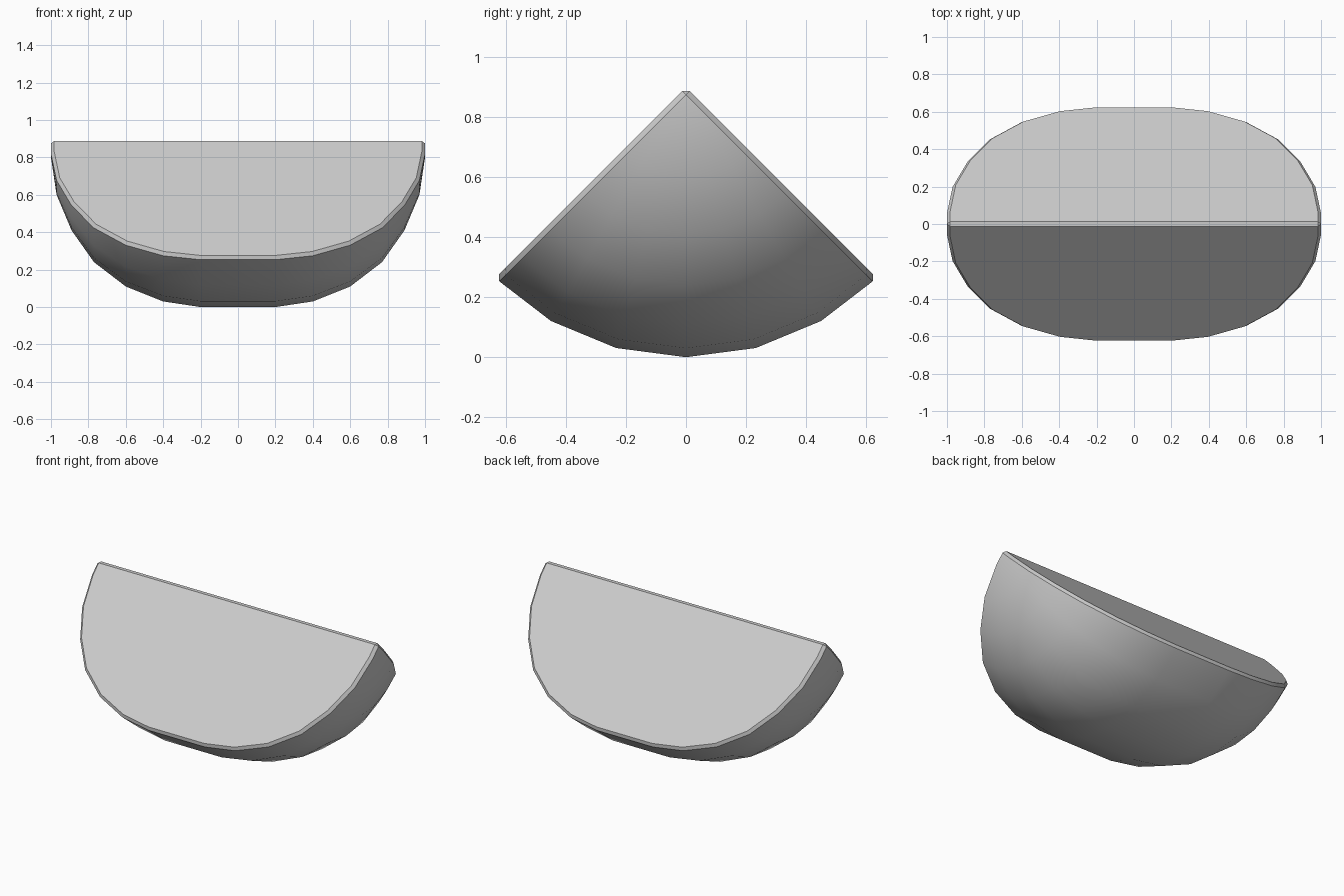
import bpy, bmesh, math

if "Cube" in bpy.data.objects:
    bpy.data.objects.remove(bpy.data.objects["Cube"])

APEX = 0.90      # height of the straight inner edge before bevelling
STEPS = 6        # rind segments across the 90 degree wedge
# half profile of the slice: (x, radius from the inner edge)
HALF = [(0.2, 0.9), (0.4, 0.87), (0.6, 0.79), (0.77, 0.66),
        (0.89, 0.49), (0.97, 0.30), (1.0, 0.10)]
profile = [(-x, r) for x, r in reversed(HALF)] + HALF

bm = bmesh.new()
pole_l = bm.verts.new((-1, 0, APEX))
pole_r = bm.verts.new((1, 0, APEX))

# one meridian per angle, swept round the inner edge
rows = []
for i in range(STEPS + 1):
    a = math.radians(-45 + 90 * i / STEPS)
    rows.append([bm.verts.new((x, r * math.sin(a), APEX - r * math.cos(a)))
                 for x, r in profile])

# curved rind
for a, b in zip(rows, rows[1:]):
    for j in range(len(profile) - 1):
        bm.faces.new((a[j], a[j + 1], b[j + 1], b[j]))

# two flat cut faces and the small flat ends
bm.faces.new([pole_l] + rows[0] + [pole_r])
bm.faces.new([pole_l] + rows[-1] + [pole_r])
bm.faces.new([pole_l] + [r[0] for r in rows])
bm.faces.new([pole_r] + [r[-1] for r in rows])
bmesh.ops.recalc_face_normals(bm, faces=bm.faces[:])

mesh = bpy.data.meshes.new("fruit_wedge")
bm.to_mesh(mesh)
bm.free()
wedge = bpy.data.objects.new("fruit_wedge", mesh)
bpy.context.collection.objects.link(wedge)
bpy.context.view_layer.objects.active = wedge
wedge.select_set(True)

# narrow chamfer on the cut edges
bevel = wedge.modifiers.new("edge_chamfer", 'BEVEL')
bevel.width = 0.0175
bevel.segments = 1
bevel.limit_method = 'ANGLE'
bevel.angle_limit = math.radians(45)
bpy.ops.object.modifier_apply(modifier=bevel.name)
bpy.ops.object.shade_smooth_by_angle(angle=math.radians(30))
